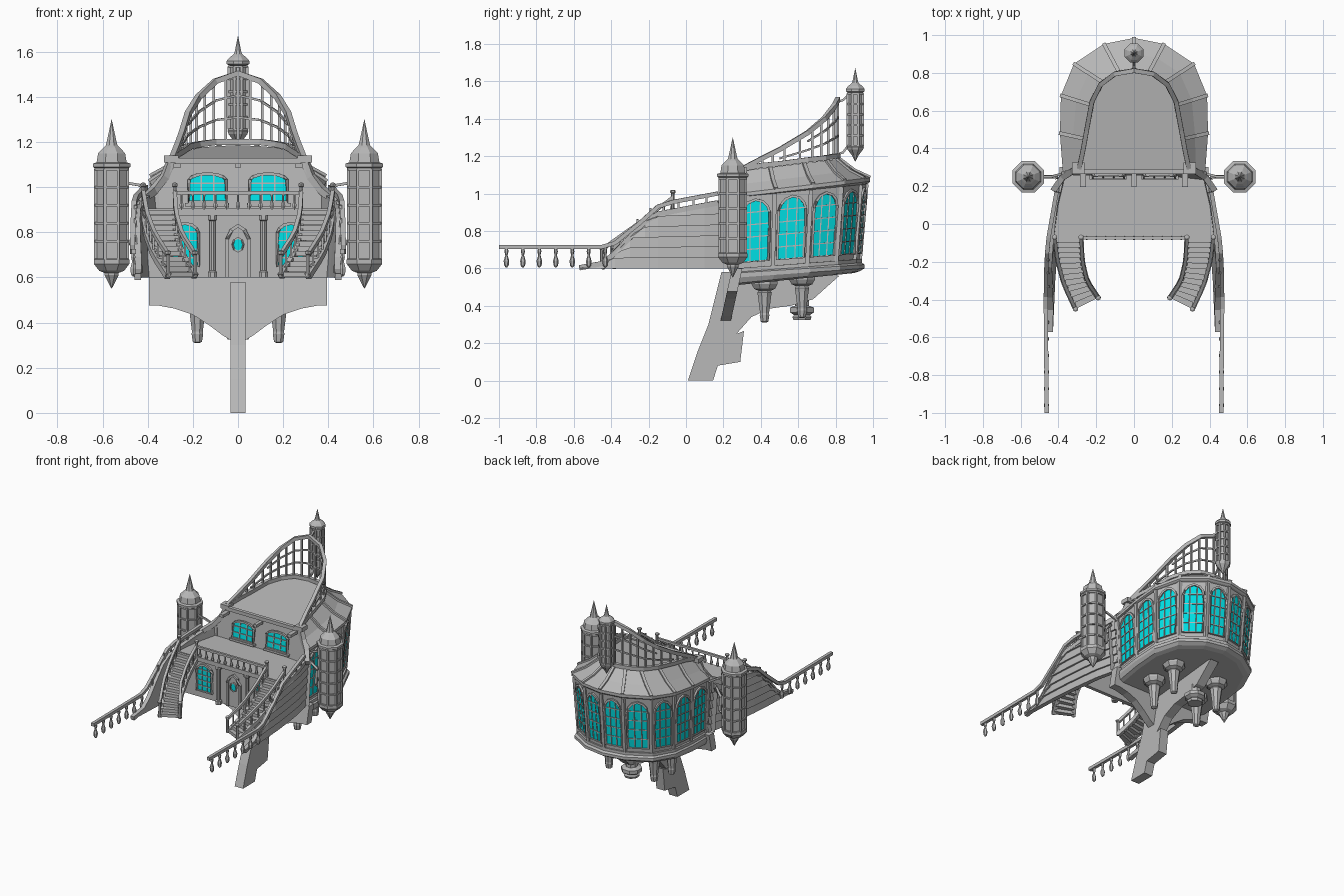
import bpy, bmesh, math
from mathutils import Vector as V

if "Cube" in bpy.data.objects:
    bpy.data.objects.remove(bpy.data.objects["Cube"])

def material(name, col):
    m = bpy.data.materials.new(name)
    m.diffuse_color = (*col, 1)
    m.use_nodes = True
    m.node_tree.nodes["Principled BSDF"].inputs["Base Color"].default_value = m.diffuse_color
    return m
GREY = material("grey wood", (0.48, 0.48, 0.48))
CYAN = material("cyan glass", (0.0, 0.78, 0.82))

def finish(bm, name, mat=GREY, mirror=False, fix=True):
    bmesh.ops.remove_doubles(bm, verts=bm.verts, dist=1e-5)
    if fix:
        bmesh.ops.recalc_face_normals(bm, faces=bm.faces)
    me = bpy.data.meshes.new(name)
    bm.to_mesh(me); bm.free()
    me.materials.append(mat)
    ob = bpy.data.objects.new(name, me)
    bpy.context.collection.objects.link(ob)
    if mirror:
        ob.modifiers.new("mirror", 'MIRROR').use_clip = False
    return ob

def loft(bm, rings, closed=False, caps=False):
    rows = [[bm.verts.new(p) for p in r] for r in rings]
    n = len(rows[0])
    for a, b in zip(rows, rows[1:]):
        for i in range(n if closed else n - 1):
            j = (i + 1) % n
            bm.faces.new((a[i], a[j], b[j], b[i]))
    if caps:
        bm.faces.new(rows[0][::-1]); bm.faces.new(rows[-1])

def sweep(bm, pts, r, n=4, closed=False):
    pts = [V(p) for p in pts]
    rings, m = [], len(pts)
    for i, p in enumerate(pts):
        a = pts[i - 1] if (i or closed) else p
        b = pts[(i + 1) % m] if (i < m - 1 or closed) else p
        t = (b - a).normalized()
        s = t.cross(V((0, 0, 1)) if abs(t.z) < .95 else V((0, 1, 0))).normalized()
        u = s.cross(t)
        k = r * (1.414 if n == 4 else 1)
        rings.append([p + k * (s * math.cos(w) + u * math.sin(w))
                      for w in [2 * math.pi * (j + .5) / n for j in range(n)]])
    loft(bm, rings + rings[:1] if closed else rings, True, not closed)

def lathe(bm, prof, x, y, z=0, n=8):
    loft(bm, [[(x + max(r, .0005) * math.cos(2 * math.pi * (j + .5) / n),
                y + max(r, .0005) * math.sin(2 * math.pi * (j + .5) / n), z + h)
               for j in range(n)] for r, h in prof], True, True)

def box(bm, x0, x1, y0, y1, z0, z1):
    loft(bm, [[(x0, y0, z), (x1, y0, z), (x1, y1, z), (x0, y1, z)] for z in (z0, z1)], True, True)

def interp(tab, t):
    for (a, p), (b, q) in zip(tab, tab[1:]):
        if t <= b:
            return p + (q - p) * max(0, (t - a) / (b - a))
    return tab[-1][1]

def along(pts, t):
    f = min(max(t, 0), 1) * (len(pts) - 1)
    i = min(int(f), len(pts) - 2)
    return V(pts[i]).lerp(V(pts[i + 1]), f - i)

# Arched window: P(u, v, d) maps the window plane into space
def window(glass, frame, P, cols=(-.17, .17), rows=(.2, .4, .6, .8), r=.007):
    arch = [(-.5, 0), (-.5, .78), (-.42, .88), (-.26, .96), (0, 1), (.26, .96), (.42, .88), (.5, .78), (.5, 0)]
    glass.faces.new([glass.verts.new(P(u, v, .004)) for u, v in arch])
    sweep(frame, [P(u, v, .006) for u, v in arch], r, 4, True)
    for u in cols:
        sweep(frame, [P(u, 0, .006), P(u, .96, .006)], .003)
    for v in rows:
        sweep(frame, [P(-.5, v, .006), P(.5, v, .006)], .003)

# Stern cabin: faceted shell, moulding, eave and roof
HALF = [(.355, .27), (.37, .47), (.365, .66), (.30, .82), (.15, .92), (0, .95)]
DECK = [(.275, .285), (.255, .45), (.225, .63), (.165, .75), (.08, .805), (0, .82)]
def ring(half, s, dy, z0, z1):
    pts = [V((x * s, y + dy * (y - .27) / .68, z0 + (z1 - z0) * (y - half[0][1]) / (half[-1][1] - half[0][1]))) for x, y in half]
    return pts + [V((-p.x, p.y, p.z)) for p in pts[-2::-1]]
low, high = ring(HALF, .97, -.02, .60, .65), ring(HALF, 1.02, .015, .98, 1.05)
eave, top = ring(HALF, 1.06, .035, 1.0, 1.085), ring(DECK, 1, 0, 1.12, 1.185)
mid = [a.lerp(b, .5) - V((0, 0, .012)) for a, b in zip(eave, top)]
bm = bmesh.new()
base = ring(HALF, .93, -.05, .51, .575)
loft(bm, [base, ring(HALF, 1.0, -.02, .52, .585), ring(HALF, 1.04, .005, .55, .60),
          ring(HALF, 1.04, .005, .575, .62), ring(HALF, 1.01, -.01, .58, .63), ring(HALF, 1.01, -.01, .60, .65), low, high,
          ring(HALF, 1.04, .025, .98, 1.055), ring(HALF, 1.06, .035, .98, 1.065), eave, mid, top])
for r in (base, top):
    bm.faces.new([bm.verts.new(p) for p in r])
finish(bm, "stern_cabin")
glass, frame, bm = bmesh.new(), bmesh.new(), bmesh.new()
for i in range(10):
    a, b, c, d = low[i], low[i + 1], high[i], high[i + 1]
    n = (b - a).cross(c - a).normalized()
    def P(u, v, o):
        s, t = .5 + u * .76, .08 + v * .86
        return a.lerp(b, s).lerp(c.lerp(d, s), t) + n * o
    window(glass, frame, P)
for p, q, e, m, t in zip(low, high, eave, mid, top):
    sweep(bm, [p, q], .011)
    sweep(bm, [e, m, t], .010)
finish(bm, "cabin_posts_and_roof_ribs")

# Upper and lower front walls with windows
bm = bmesh.new()
wall = [(.40, .24, .60), (.42, .235, .93), (.38, .26, .985), (.325, .275, 1.045), (.29, .285, 1.12)]
bm.faces.new([bm.verts.new(p) for p in wall + [(-x, y, z) for x, y, z in reversed(wall)]])
box(bm, -.40, .40, -.04, -.015, .60, .89)
finish(bm, "front_walls")
for s in (-1, 1):
    window(glass, frame, lambda u, v, o: V((s * .135 + u * .165, .252 + .015 * v - o, .935 + .125 * v)), rows=(.33, .66))
    window(glass, frame, lambda u, v, o: V((s * .235 + u * .12, -.04 - o, .65 + .19 * v)))
# Door with round pane
bm = bmesh.new()
arch = [(-.042, .60), (-.042, .77), (-.025, .81), (0, .83), (.025, .81), (.042, .77), (.042, .60)]
bm.faces.new([bm.verts.new((x, -.046, z)) for x, z in arch])
sweep(bm, [(x * 1.15, -.048, z) for x, z in arch], .008)
finish(bm, "front_door")
disc = [(.024 * math.cos(k * math.pi / 4), -.05, .745 + .03 * math.sin(k * math.pi / 4)) for k in range(8)]
glass.faces.new([glass.verts.new(p) for p in disc])
sweep(frame, disc, .004, 4, True)
finish(glass, "window_glass", CYAN, fix=False)
finish(frame, "window_frames")
# Columns, sills, brackets and cornice
bm = bmesh.new()
lathe(bm, [(.022, .60), (.022, .625), (.014, .63), (.014, .85), (.022, .855), (.022, .88)], .113, -.06)
box(bm, .04, .235, .235, .26, .915, .93)
box(bm, .255, .285, .195, .27, 1.085, 1.105)
box(bm, 0, .012, .195, .27, 1.085, 1.105)
box(bm, 0, .28, .265, .29, 1.105, 1.13)
finish(bm, "front_wall_trim", mirror=True)

# Middle deck
SIDE = [(-.6, .48), (-.3, .467), (-.1, .452), (.1, .425), (.27, .385)]
bm = bmesh.new()
edge = [(.42, -.08), (.425, 0), (.415, .1), (.38, .26)]
plan = edge + [(-x, y) for x, y in reversed(edge)]
loft(bm, [[(x, y, z) for x, y in plan] for z in (.875, .905)], True, True)
finish(bm, "middle_deck")

# Leaning transom bracket under the hull
bm = bmesh.new()
G = [(.395, .475), (.35, .475), (.28, .462), (.20, .435), (.13, .39), (.07, .345), (.03, .32)]
low_edge = G + [(-x, z) for x, z in reversed(G)]
lean = lambda z: .185 + (z - .32) * .22
shape = [(.395, .60)] + low_edge + [(-.395, .60)]
loft(bm, [[(x, lean(z) + d, z) for x, z in shape] for d in (0, .055)], True, True)
finish(bm, "transom_bracket")
# Keel with rudder
bm = bmesh.new()
keel = [(.01, 0), (.145, 0), (.17, .08), (.29, .10), (.31, .265), (.27, .25), (.35, .34), (.45, .385), (.56, .40),
        (.68, .435), (.73, .48), (.82, .56), (.60, .58), (.19, .58), (.15, .42), (.12, .30), (.06, .15)]
loft(bm, [[(x, y, z) for y, z in keel] for x in (-.033, .033)], True, True)
finish(bm, "keel_and_rudder")

# Pods under the hull
bm = bmesh.new()
pod = [(.012, -.20), (.022, -.195), (.028, -.16), (.026, -.15), (.038, -.06), (.042, -.04), (.035, -.03), (.06, -.02), (.075, .005), (.075, .02), (.04, .05)]
lathe(bm, pod, .18, .42, .51)
lathe(bm, pod, .18, .62, .535)
finish(bm, "under_pods", mirror=True)
bm = bmesh.new()
lathe(bm, [(.05, .325), (.055, .34), (.045, .35), (.07, .365), (.07, .39), (.04, .40), (.04, .45)], 0, .62)
finish(bm, "centre_under_pod")

# Planked side bulwarks with cap
TOP = [(-.57, .603), (-.45, .625), (-.38, .68), (-.3, .765), (-.22, .85), (-.15, .89), (.17, .95), (.27, .97)]
YS = [-.57, -.51, -.45, -.38, -.3, -.22, -.15, 0, .1, .17, .27]
def side(y, z, d=0):
    return V((interp(SIDE, y) - .03 * (1 - (z - .6) / .35) + d, y, z))
bm = bmesh.new()
lvl = lambda k, y: min(.6 + k * (.052 + .008 * (y + .57)), interp(TOP, y)) if k < 6 else interp(TOP, y)
for k in range(6):
    loft(bm, [[side(y, lvl(k, y), -.002) for y in YS], [side(y, lvl(k, y), .012) for y in YS],
              [side(y, lvl(k + 1, y), 0) for y in YS]])
loft(bm, [[side(y, .6, .008) for y in YS], [side(y, .6, -.02) for y in YS], [side(y, interp(TOP, y), -.02) for y in YS]])
sweep(bm, [side(y, interp(TOP, y), -.005) for y in YS[:-1]], .014)
sweep(bm, [(.425, .18, .945), (.375, .25, .985), (.325, .28, 1.045), (.295, .29, 1.12)], .016)
finish(bm, "side_bulwark", mirror=True, fix=False)

# Long side railing with turned spindles
bm = bmesh.new()
sweep(bm, [(.462, -1, .715), (.467, -.45, .715), (.467, -.38, .735), (.465, -.25, .84), (.46, -.15, .93),
           (.452, -.07, .955), (.41, .17, 1.0)], .011)
for k in range(7):
    lathe(bm, [(.004, .605), (.012, .615), (.015, .64), (.006, .67), (.011, .69), (.007, .71)], .464, -.96 + .088 * k, n=6)
for y in (-.33, -.26, -.19, -.12, -.04, .04, .11):
    sweep(bm, [side(y, interp(TOP, y)), side(y, interp(TOP, y) + .055)], .005)
finish(bm, "side_railing", mirror=True)

# Curved stairs
OUT = [(.31, -.45), (.37, -.32), (.405, -.19), (.42, -.07)]
INN = [(.19, -.39), (.25, -.30), (.275, -.19), (.28, -.07)]
bm = bmesh.new()
N = 13
for k in range(N):
    a, b, c, d = along(OUT, k / N), along(OUT, (k + 1.2) / N), along(INN, (k + 1.2) / N), along(INN, k / N)
    z = .625 + .275 * k / (N - 1)
    loft(bm, [[(*p, h) for p in (a, b, c, d)] for h in (z - .022, z)], True, True)
for line in (OUT, INN):
    T = [k / 8 for k in range(9)]
    sweep(bm, [(*along(line, t), .605 + .28 * t) for t in T], .013)
    sweep(bm, [(*along(line, t), .70 + .28 * t) for t in T], .009)
    for k in range(1, 8):
        t = k / 8
        sweep(bm, [(*along(line, t), .61 + .28 * t), (*along(line, t), .70 + .28 * t)], .004)
    for p, z in ((line[0], .60), (line[-1], .90)):
        lathe(bm, [(.009, 0), (.009, .10), (.015, .105), (.015, .115), (.006, .12)], *p, z, 6)
finish(bm, "curved_stairs", mirror=True)

# Railing along the middle deck
bm = bmesh.new()
sweep(bm, [(-.28, -.075, .975), (.28, -.075, .975)], .008)
for k in range(11):
    lathe(bm, [(.006, .90), (.011, .92), (.005, .94), (.006, .97)], -.25 + .05 * k, -.075, n=6)
finish(bm, "deck_railing")

# Sweeping arched railing on the stern deck
RAIL = [(.29, .295, 1.13, 1.13), (.268, .40, 1.15, 1.185), (.25, .5, 1.16, 1.235), (.222, .65, 1.18, 1.325),
        (.175, .74, 1.19, 1.40), (.10, .795, 1.20, 1.47), (0, .812, 1.20, 1.505)]
full = RAIL + [(-a, b, c, d) for a, b, c, d in RAIL[-2::-1]]
at = lambda f, p: V((p[0], p[1], p[2] + (p[3] - p[2]) * f))
bm = bmesh.new()
sweep(bm, [at(0, p) for p in full], .013)
sweep(bm, [at(1, p) for p in full], .012)
sweep(bm, [at(.36, p) for p in full[2:-2]], .005)
sweep(bm, [at(.68, p) for p in full[3:-3]], .005)
for k in range(1, 22):
    lo, hi = along([at(0, p) for p in full], k / 22), along([at(1, p) for p in full], k / 22)
    sweep(bm, [lo, hi], .006)
for s in (-1, 1):
    box(bm, s * .295 - .032, s * .295 + .032, .265, .325, 1.11, 1.14)
finish(bm, "arched_stern_railing")

# Lanterns: octagonal cage with spikes
def lantern(bm, x, y, z, r, h0, h1, prof):
    lathe(bm, prof, x, y, z)
    for j in range(8):
        w = 2 * math.pi * (j + .5) / 8
        px, py = x + r * math.cos(w), y + r * math.sin(w)
        sweep(bm, [(px, py, h0), (px, py, h1)], .006)
    for k in range(6):
        h = h0 + (h1 - h0) * k / 5
        lathe(bm, [(r, -.005), (r + .006, -.005), (r + .006, .005), (r, .005)], x, y, h)
bm = bmesh.new()
lantern(bm, .56, .25, 0, .077, .68, 1.08, [(0, .55), (.028, .60), (.034, .61), (.034, .62), (.06, .63), (.085, .66), (.085, .68), (.073, .685),
        (.073, 1.08), (.09, 1.09), (.09, 1.105), (.072, 1.11), (.065, 1.15), (.04, 1.175), (.028, 1.185), (.024, 1.20), (0, 1.30)])
sweep(bm, [(.50, .25, 1.02), (.44, .25, 1.01), (.37, .27, .97)], .006)
sweep(bm, [(.50, .25, .74), (.45, .25, .78), (.46, .25, .88), (.41, .25, .93)], .01)
finish(bm, "side_lanterns", mirror=True)
bm = bmesh.new()
lantern(bm, 0, .905, 0, .043, 1.255, 1.535, [(0, 1.17), (.02, 1.205), (.045, 1.235), (.05, 1.25), (.04, 1.255), (.04, 1.54), (.054, 1.545),
        (.054, 1.56), (.04, 1.575), (.02, 1.59), (.016, 1.60), (0, 1.67)])
sweep(bm, [(0, .81, 1.49), (0, .84, 1.50), (0, .87, 1.53)], .006)
sweep(bm, [(0, .81, 1.21), (0, .84, 1.22), (0, .87, 1.26)], .006)
finish(bm, "stern_lantern")
